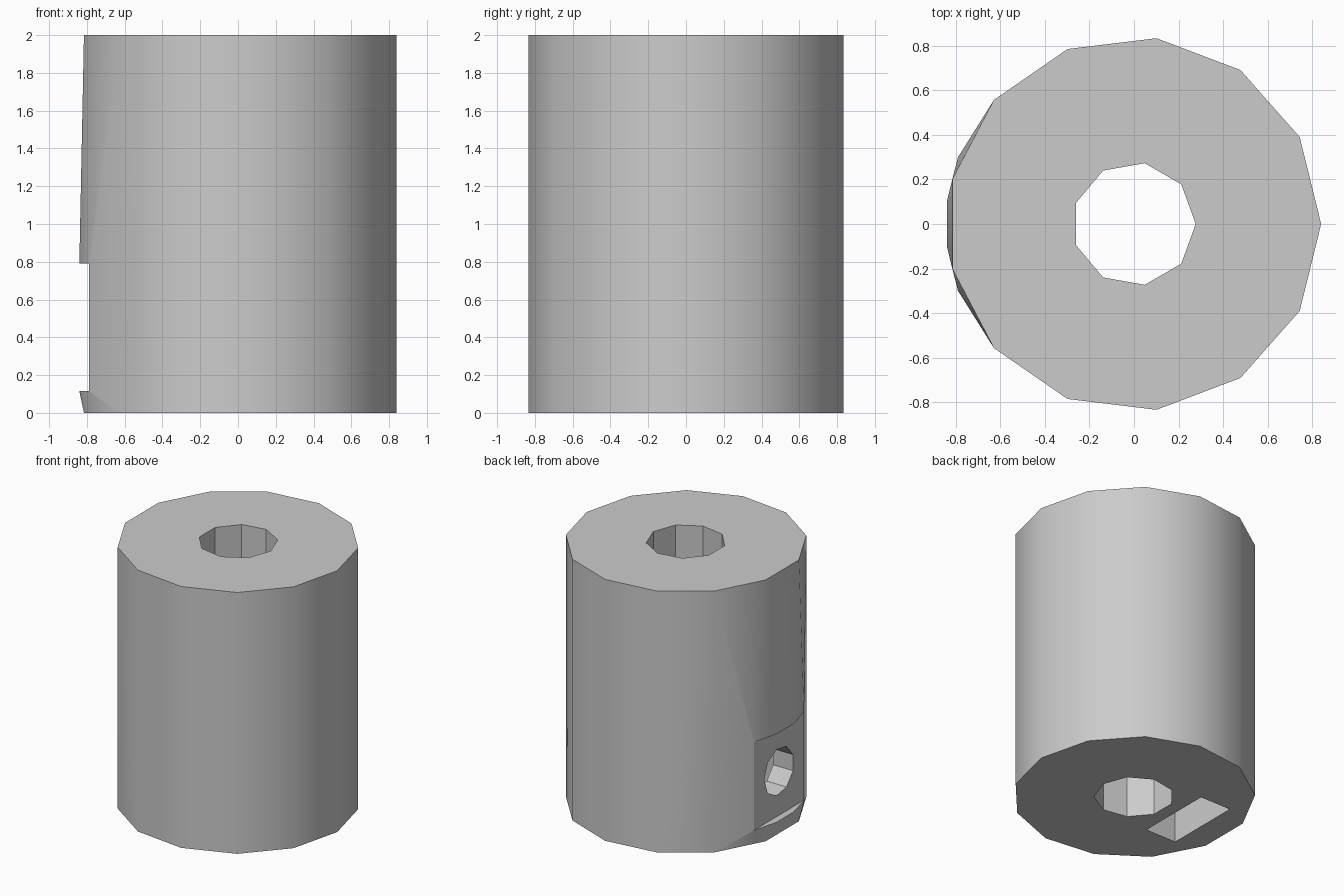
import bpy, bmesh
from math import cos, sin, pi, radians
from mathutils import Matrix

cube = bpy.data.objects.get("Cube")
if cube:
    bpy.data.objects.remove(cube, do_unlink=True)

grey = bpy.data.materials.new("plain grey")
grey.use_nodes = True
colour = (0.6, 0.6, 0.6, 1)
grey.diffuse_color = colour
grey.node_tree.nodes["Principled BSDF"].inputs["Base Color"].default_value = colour

HEIGHT, RADIUS = 2.0, 0.84
LOW, HIGH = 0.115, 0.79      # notch bottom and top
HOLE_Z = (LOW + HIGH) / 2


def add_object(name, bm):
    bmesh.ops.recalc_face_normals(bm, faces=bm.faces)
    mesh = bpy.data.meshes.new(name)
    bm.to_mesh(mesh)
    bm.free()
    mesh.materials.append(grey)
    obj = bpy.data.objects.new(name, mesh)
    bpy.context.collection.objects.link(obj)
    return obj


def box(name, x0, x1, half_y, z0, z1):
    bm = bmesh.new()
    place = Matrix.Translation(((x0 + x1) / 2, 0, (z0 + z1) / 2))
    size = Matrix.Diagonal((x1 - x0, 2 * half_y, z1 - z0, 1))
    bmesh.ops.create_cube(bm, size=1, matrix=place @ size)
    return add_object(name, bm)


def prism(name, axis, sides, radius, start, end, z=0):
    """Regular prism along x or z, first corner on +x or +y."""
    bm = bmesh.new()
    ring = []
    for i in range(sides):
        a, b = radius * cos(2 * pi * i / sides), radius * sin(2 * pi * i / sides)
        ring.append(bm.verts.new((a, b, start) if axis == "z" else (start, a, z + b)))
    face = bm.faces.new(ring)
    side = bmesh.ops.extrude_face_region(bm, geom=[face])["geom"]
    move = (0, 0, end - start) if axis == "z" else (end - start, 0, 0)
    bmesh.ops.translate(bm, vec=move, verts=[v for v in side if isinstance(v, bmesh.types.BMVert)])
    return add_object(name, bm)


# Thirteen-sided body with a slightly rounder wall around the notch
bm = bmesh.new()
for z in (0, HEIGHT):
    for i in range(13):
        a = 2 * pi * i / 13
        bm.verts.new((RADIUS * cos(a), RADIUS * sin(a), z))
for z in (LOW, HIGH):
    for s in (-1, 1):
        bm.verts.new((-0.79, 0.3 * s, z))
        bm.verts.new((-0.84, 0.1 * s, z))
bmesh.ops.convex_hull(bm, input=bm.verts)
bmesh.ops.dissolve_limit(bm, angle_limit=0.005, verts=bm.verts, edges=bm.edges)
body = add_object("collar_body", bm)

# Bore, flat notch, nut slot open at the bottom, and screw hole
cutters = [
    prism("bore_cutter", "z", 9, 0.277, -0.2, HEIGHT + 0.2),
    box("notch_cutter", -1.2, -0.788, 0.5, LOW, HIGH),
    box("nut_slot_cutter", -0.62, -0.36, 0.295, -0.2, HIGH),
    prism("screw_hole_cutter", "x", 9, 0.18, -1.0, -0.1, HOLE_Z),
]
bpy.context.view_layer.objects.active = body
for cutter in cutters:
    cutter.hide_render = True
    mod = body.modifiers.new(cutter.name, "BOOLEAN")
    mod.operation = "DIFFERENCE"
    mod.solver = "EXACT"
    mod.object = cutter
    bpy.ops.object.modifier_apply(modifier=mod.name)
    bpy.data.objects.remove(cutter, do_unlink=True)

# Smooth outer wall, sharp edges elsewhere
for obj in bpy.context.selected_objects:
    obj.select_set(False)
body.select_set(True)
bpy.ops.object.shade_smooth_by_angle(angle=radians(30))
